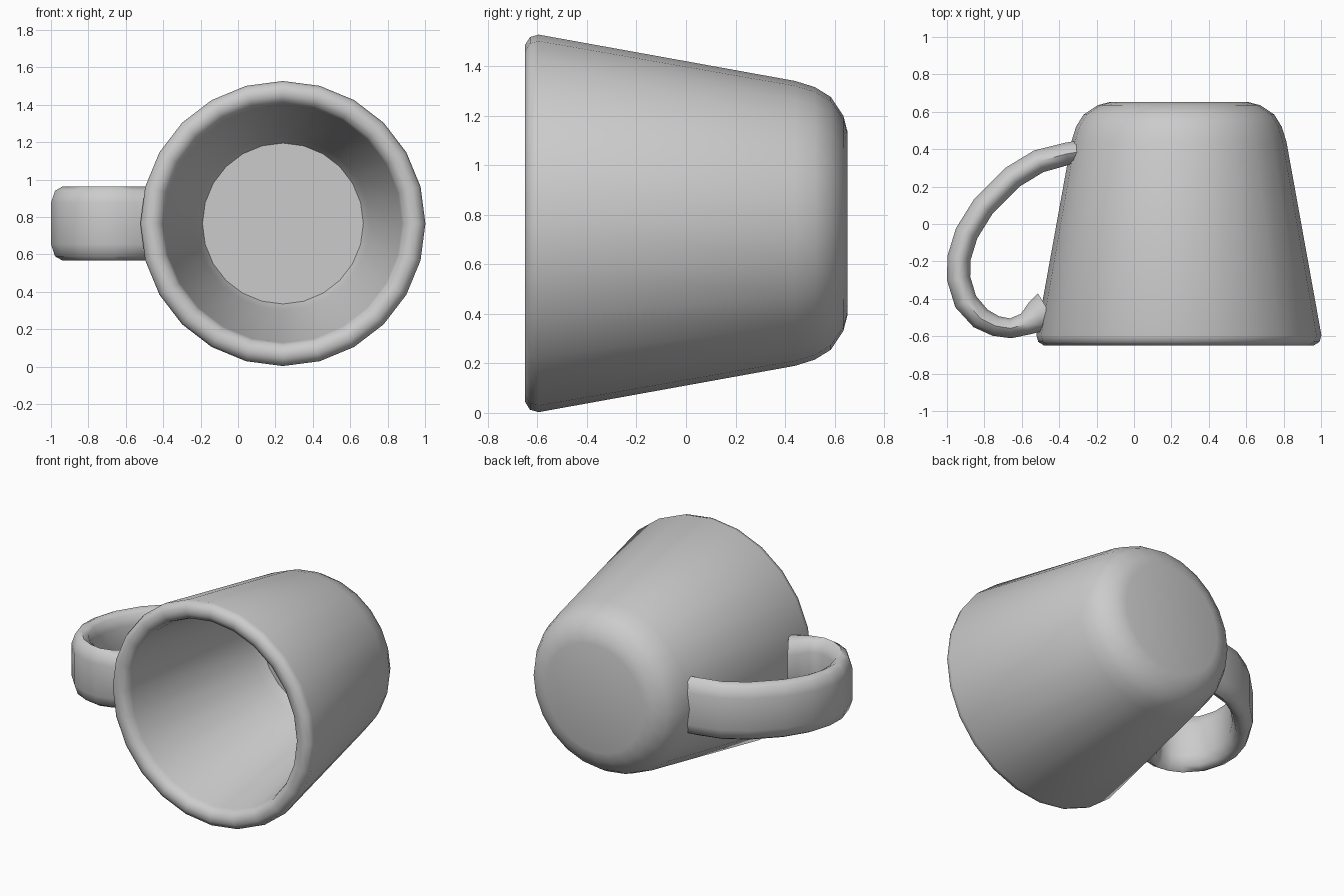
import bpy, bmesh, math
from mathutils import Vector

if "Cube" in bpy.data.objects:
    bpy.data.objects.remove(bpy.data.objects["Cube"])

CX, CZ, SIDES = 0.24, 0.765, 24


def finish(bm, name, angle):
    bmesh.ops.recalc_face_normals(bm, faces=bm.faces)
    mesh = bpy.data.meshes.new(name)
    bm.to_mesh(mesh)
    bm.free()
    ob = bpy.data.objects.new(name, mesh)
    bpy.context.collection.objects.link(ob)
    bpy.ops.object.select_all(action='DESELECT')
    ob.select_set(True)
    bpy.context.view_layer.objects.active = ob
    bpy.ops.object.shade_smooth_by_angle(angle=math.radians(angle))
    return ob


def bridge(bm, rings):
    n = len(rings[0])
    for a, b in zip(rings, rings[1:]):
        for i in range(n):
            j = (i + 1) % n
            bm.faces.new((a[i], a[j], b[j], b[i]))
    bm.faces.new(rings[0])
    bm.faces.new(rings[-1])


# Cup body: (radius, y) from the outer base, over the rim, to the inner floor
profile = [(0.37, 0.652), (0.435, 0.635), (0.51, 0.585), (0.55, 0.52),
           (0.575, 0.44), (0.762, -0.595), (0.752, -0.63), (0.72, -0.65),
           (0.685, -0.65), (0.65, -0.63), (0.637, -0.59),
           (0.465, 0.46), (0.43, 0.53)]
bm = bmesh.new()
rings = []
for r, y in profile:
    rings.append([bm.verts.new((CX + r * math.cos(2 * math.pi * i / SIDES), y,
                                CZ + r * math.sin(2 * math.pi * i / SIDES)))
                  for i in range(SIDES)])
bridge(bm, rings)
finish(bm, "cup_body", 50)

# Handle: rounded strap swept along (x, y, half thickness)
path = [(-0.27, 0.39, 0.06), (-0.36, 0.375, 0.06), (-0.51, 0.335, 0.063),
        (-0.65, 0.25, 0.063), (-0.805, 0.095, 0.063), (-0.895, -0.05, 0.063),
        (-0.935, -0.18, 0.063), (-0.938, -0.29, 0.063), (-0.90, -0.415, 0.063),
        (-0.82, -0.505, 0.06), (-0.74, -0.545, 0.055), (-0.66, -0.558, 0.053),
        (-0.58, -0.535, 0.06), (-0.51, -0.49, 0.09), (-0.46, -0.46, 0.105)]
section = [(1, -0.11), (1, 0.11), (0.65, 0.175), (0, 0.198), (-0.65, 0.175),
           (-1, 0.11), (-1, -0.11), (-0.65, -0.175), (0, -0.198), (0.65, -0.175)]
bm = bmesh.new()
rings = []
for k, (x, y, half) in enumerate(path):
    p, q = path[max(k - 1, 0)], path[min(k + 1, len(path) - 1)]
    t = Vector((q[0] - p[0], q[1] - p[1])).normalized()
    rings.append([bm.verts.new((x - t.y * half * u, y + t.x * half * u, CZ + w))
                  for u, w in section])
bridge(bm, rings)
finish(bm, "handle", 60)
